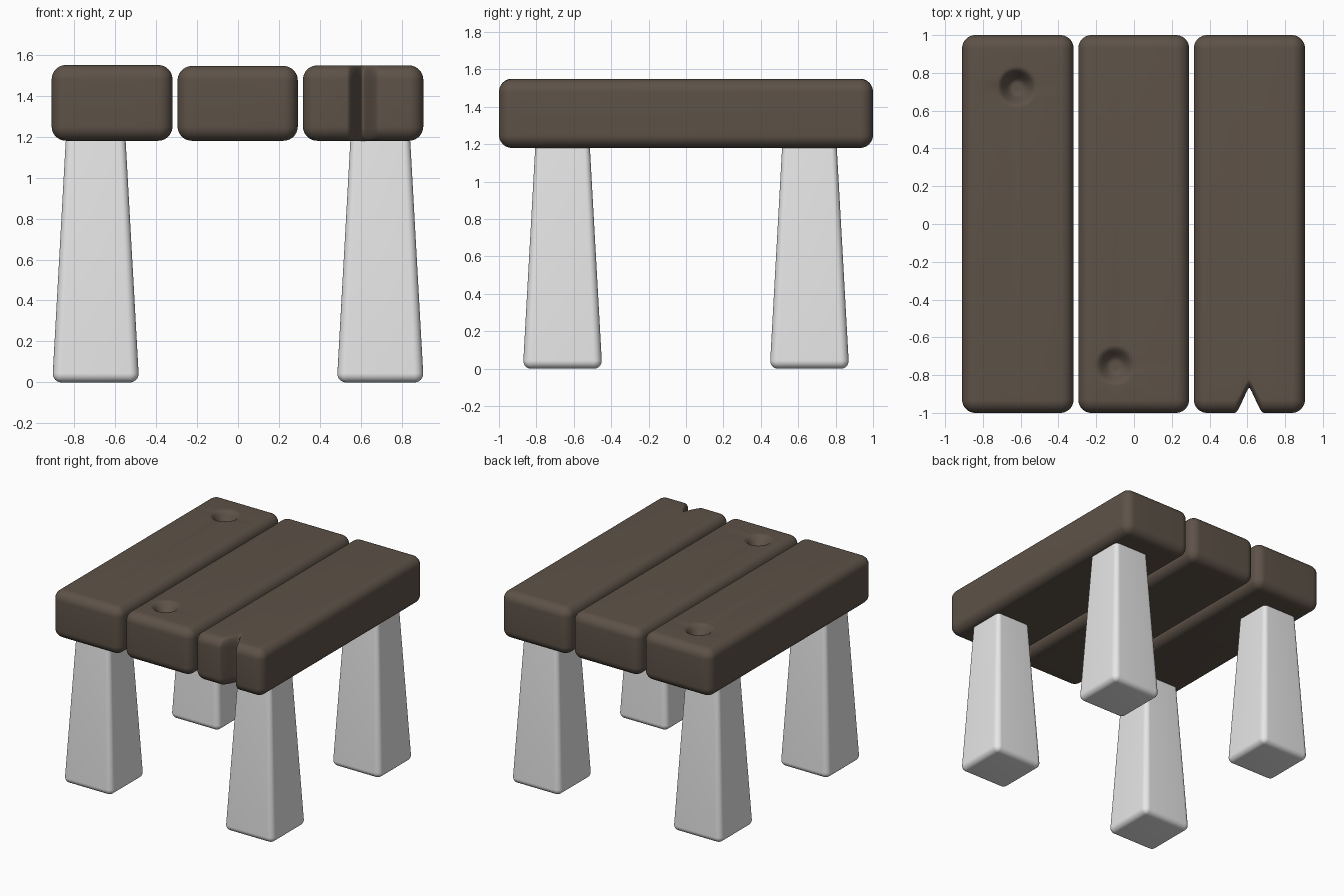
import bpy, bmesh, math
from mathutils import Vector

if "Cube" in bpy.data.objects:
    bpy.data.objects.remove(bpy.data.objects["Cube"])


def material(name, rgb):
    m = bpy.data.materials.new(name)
    m.diffuse_color = (*rgb, 1)
    m.use_nodes = True
    m.node_tree.nodes["Principled BSDF"].inputs["Base Color"].default_value = m.diffuse_color
    return m


BROWN = material("dark brown wood", (0.110, 0.084, 0.064))
GREY = material("light grey", (0.8, 0.8, 0.8))


def rounded_box(name, lo, hi, r, mat, extra=((), (), ()), shape=None):
    """Box with rounded edges; extra = additional world grid lines per axis,
    shape = function that moves each finished point."""
    lo, hi = Vector(lo), Vector(hi)
    mid, half = (lo + hi) / 2, (hi - lo) / 2
    bm = bmesh.new()
    bmesh.ops.create_cube(bm, size=2)
    for v in bm.verts:
        v.co = Vector(a * b for a, b in zip(v.co, half))
    for axis in range(3):
        normal = Vector((0, 0, 0))
        normal[axis] = 1
        edge = [half[axis] - r + r * math.tan(k * math.pi / 20) for k in range(5)]
        cuts = edge + [-e for e in edge] + [c - mid[axis] for c in extra[axis]]
        for c in cuts:
            bmesh.ops.bisect_plane(bm, geom=bm.verts[:] + bm.edges[:] + bm.faces[:],
                                   plane_co=normal * c, plane_no=normal, dist=1e-5)
    for v in bm.verts:
        inner = Vector(max(-(h - r), min(h - r, c)) for c, h in zip(v.co, half))
        p = mid + inner + (v.co - inner).normalized() * r
        v.co = shape(p) if shape else p
    bmesh.ops.recalc_face_normals(bm, faces=bm.faces[:])
    mesh = bpy.data.meshes.new(name)
    bm.to_mesh(mesh)
    bm.free()
    for poly in mesh.polygons:
        poly.use_smooth = True
    mesh.materials.append(mat)
    ob = bpy.data.objects.new(name, mesh)
    bpy.context.collection.objects.link(ob)
    return ob


def lines(centre, reach, n):
    return [centre + reach * (2 * i / n - 1) + 0.0003 for i in range(n + 1)]


def smooth(t):
    t = max(0.0, min(1.0, t))
    return t * t * (3 - 2 * t)


def dent(cx, cy, radius, depth):
    """Soft round knot hole pressed into the top."""
    def shape(p):
        if p.z > 1.45:
            d = math.hypot(p.x - cx, p.y - cy) / radius
            p.z -= depth * smooth((1 - d) / 0.75)
        return p
    return shape


def notch(p):
    """V-shaped split in the front end, through the full height."""
    d = abs(p.x - 0.61) / 0.075
    f = 0.4 * smooth(1 - d) + 0.6 * max(0.0, 1 - d) ** 1.3
    p.y += 0.135 * f * max(0.0, min(1.0, (-0.55 - p.y) / 0.45))
    return p


# Three seat planks
rounded_box("left_plank", (-0.91, -1, 1.18), (-0.32, 1, 1.55), 0.07, BROWN,
            (lines(-0.62, 0.1, 20), lines(0.725, 0.11, 20), ()),
            dent(-0.62, 0.725, 0.105, 0.085))
rounded_box("middle_plank", (-0.295, -1, 1.18), (0.292, 1, 1.545), 0.07, BROWN,
            (lines(-0.1, 0.1, 20), lines(-0.75, 0.11, 20), ()),
            dent(-0.1, -0.75, 0.105, 0.06))
rounded_box("right_plank", (0.317, -1, 1.18), (0.905, 1, 1.548), 0.07, BROWN,
            (lines(0.61, 0.08, 20), lines(-0.7, 0.15, 6), ()), notch)

# Four tapered legs
for sx, side in ((-1, "left"), (1, "right")):
    for sy, end in ((-1, "front"), (1, "back")):
        cx, cy = sx * 0.695, sy * 0.66

        def taper(p, cx=cx, cy=cy):
            k = 1 - 0.31 * p.z / 1.18
            return Vector((cx + (p.x - cx) * k, cy + (p.y - cy) * k, p.z))

        rounded_box(f"{end}_{side}_leg", (cx - 0.212, cy - 0.212, 0),
                    (cx + 0.212, cy + 0.212, 1.22), 0.045, GREY, shape=taper)
